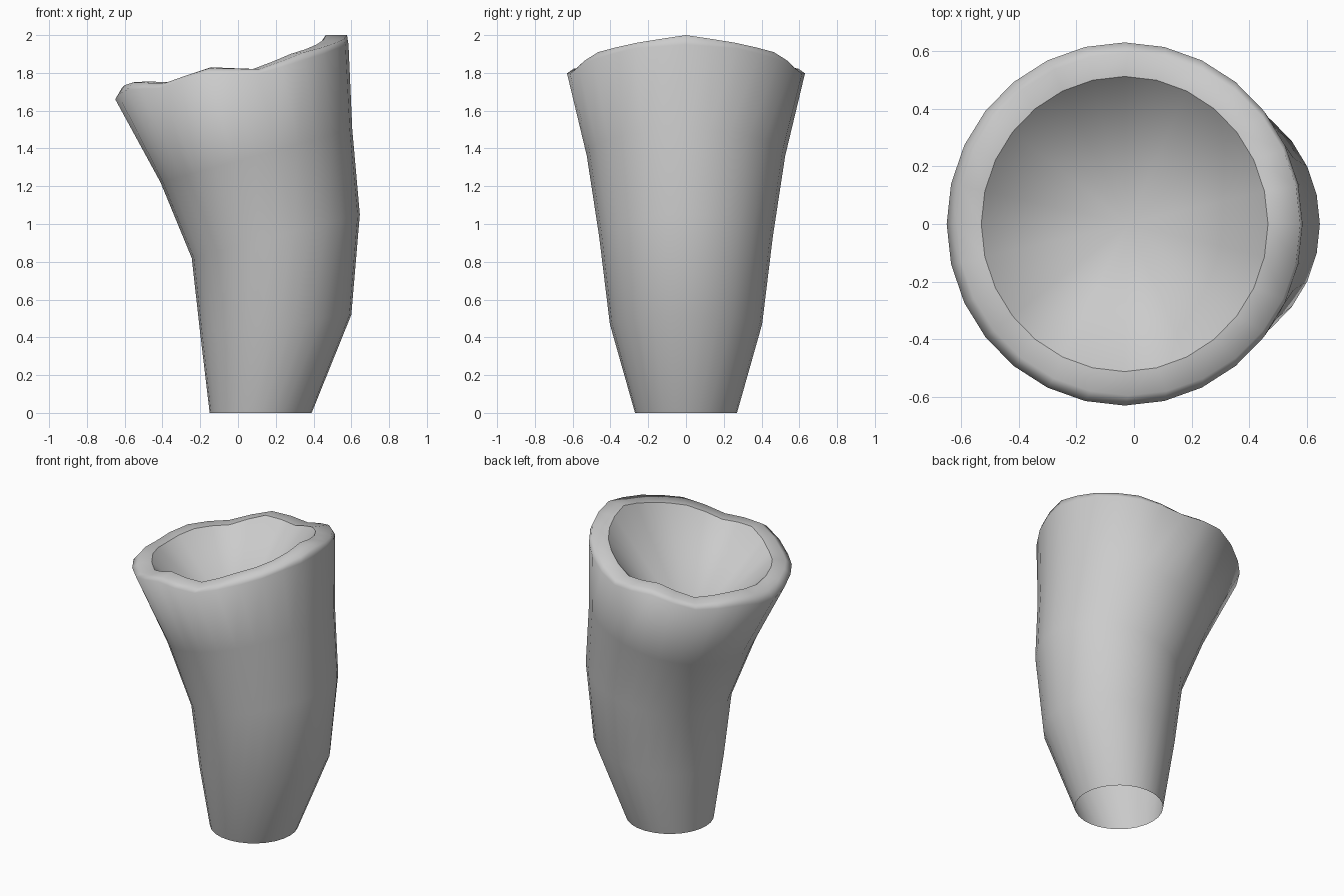
import bpy, bmesh, math

if "Cube" in bpy.data.objects:
    bpy.data.objects.remove(bpy.data.objects["Cube"])

SIDES = 28
bm = bmesh.new()


def ring(left, right, depth, zs=None):
    """Oval ring from its left/right (x, z) ends and its y radius; zs = wavy heights from right to left."""
    verts = []
    for i in range(SIDES):
        a = 2 * math.pi * i / SIDES
        t = (1 + math.cos(a)) / 2
        x = left[0] + (right[0] - left[0]) * t
        z = left[1] + (right[1] - left[1]) * t
        if zs:
            k = min(i, SIDES - i)
            z = (zs[k // 2] + zs[(k + 1) // 2]) / 2
        verts.append(bm.verts.new((x, depth * math.sin(a), z)))
    return verts


# Wavy rim heights, mirrored front to back
rim_outer = [1.95, 1.93, 1.87, 1.795, 1.80, 1.72, 1.71, 1.66]
rim_top = [2.00, 1.96, 1.91, 1.82, 1.825, 1.745, 1.75, 1.72]
rim_inner = [2.00, 1.95, 1.90, 1.82, 1.83, 1.75, 1.755, 1.735]

# Bent outer wall, open at the bottom, with a rolled lip
rings = [
    ring((-0.15, 0), (0.39, 0), 0.27),
    ring((-0.20, 0.42), (0.60, 0.52), 0.403),
    ring((-0.245, 0.82), (0.645, 1.05), 0.46),
    ring((-0.41, 1.22), (0.605, 1.50), 0.525),
    ring((-0.65, 0), (0.585, 0), 0.63, rim_outer),
    ring((-0.615, 0), (0.577, 0), 0.595, rim_top),
    ring((-0.53, 0), (0.465, 0), 0.512, rim_inner),
]
for low, high in zip(rings, rings[1:]):
    for i in range(SIDES):
        j = (i + 1) % SIDES
        bm.faces.new((low[i], low[j], high[j], high[i]))

# Conical hollow inside the lip
apex = bm.verts.new((-0.02, 0, 1.3))
for i in range(SIDES):
    bm.faces.new((rings[-1][i], rings[-1][(i + 1) % SIDES], apex))

# Smooth shading with a sharp inner lip edge
bm.normal_update()
for f in bm.faces:
    f.smooth = True
for i in range(SIDES):
    bm.edges.get((rings[-1][i], rings[-1][(i + 1) % SIDES])).smooth = False

mesh = bpy.data.meshes.new("hollow_stump")
bm.to_mesh(mesh)
bm.free()
bpy.context.collection.objects.link(bpy.data.objects.new("hollow_stump", mesh))
